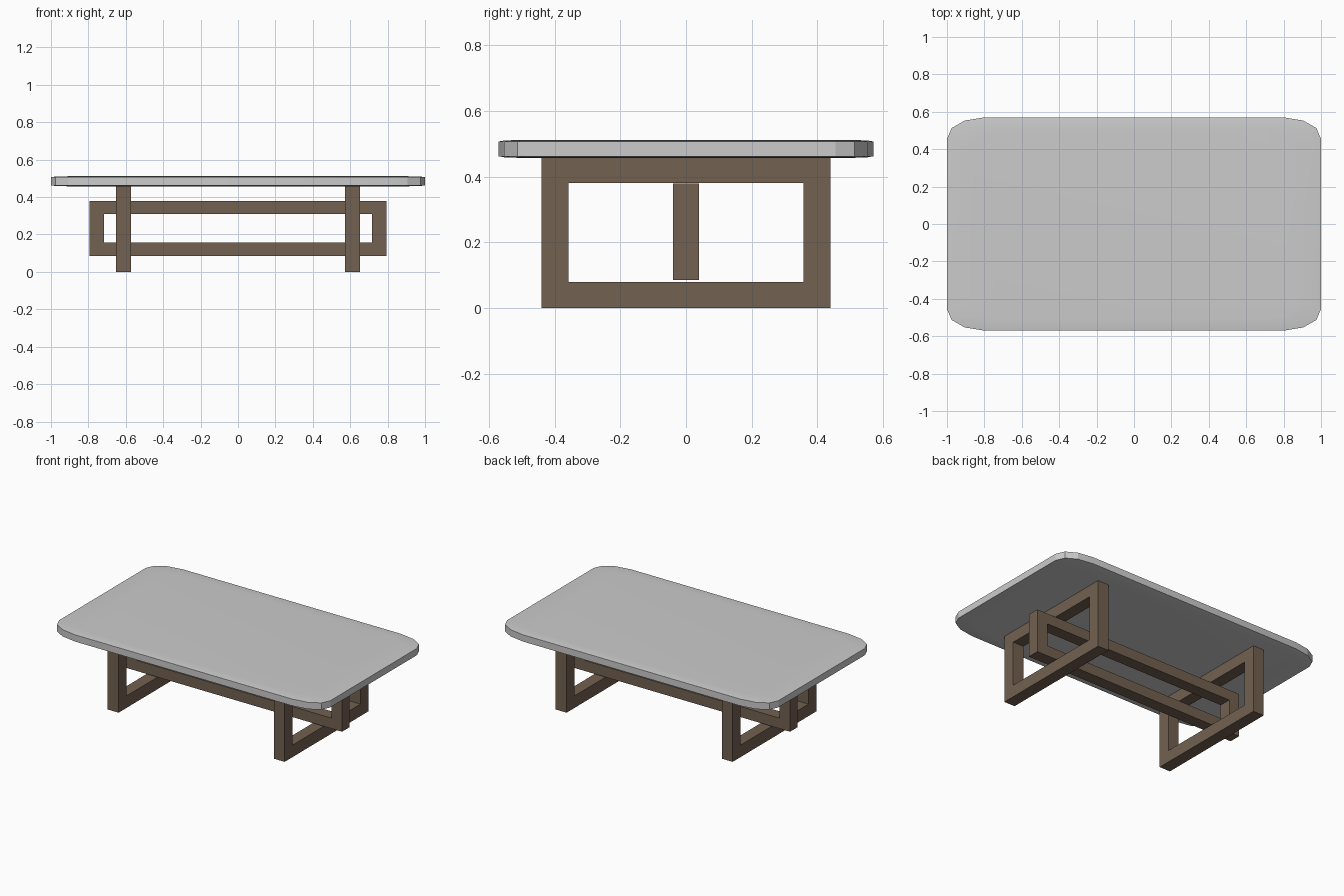
import bpy, bmesh

if "Cube" in bpy.data.objects:
    bpy.data.objects.remove(bpy.data.objects["Cube"])

wood = bpy.data.materials.new("dark_wood")
wood.diffuse_color = (0.17, 0.12, 0.08, 1)
wood.use_nodes = True
wood.node_tree.nodes["Principled BSDF"].inputs["Base Color"].default_value = wood.diffuse_color


def finish(bm, name, mat=None):
    bmesh.ops.recalc_face_normals(bm, faces=bm.faces)
    me = bpy.data.meshes.new(name)
    bm.to_mesh(me)
    bm.free()
    ob = bpy.data.objects.new(name, me)
    bpy.context.collection.objects.link(ob)
    if mat:
        me.materials.append(mat)
    return ob


def skin(bm, rings, closed=False):
    """Bridge consecutive vertex rings with quads."""
    n = len(rings[0])
    pairs = list(zip(rings, rings[1:]))
    if closed:
        pairs.append((rings[-1], rings[0]))
    for a, b in pairs:
        for i in range(n):
            j = (i + 1) % n
            bm.faces.new((a[i], a[j], b[j], b[i]))


def frame(name, half, z0, z1, side, rail, depth, place):
    """Rectangular loop; place(u, d, z) maps width, depth and height to xyz."""
    bm = bmesh.new()

    def ring(u, lo, hi, d):
        return [bm.verts.new(place(*p)) for p in
                ((-u, d, lo), (u, d, lo), (u, d, hi), (-u, d, hi))]

    outer, inner = (half, z0, z1), (half - side, z0 + rail, z1 - rail)
    d = depth / 2
    skin(bm, [ring(*outer, -d), ring(*outer, d), ring(*inner, d), ring(*inner, -d)], True)
    return finish(bm, name, wood)


# Two floor-standing leg frames
for label, x in (("left", -0.612), ("right", 0.612)):
    frame(label + "_leg_frame", 0.44, 0.0, 0.46, 0.083, 0.08, 0.08,
          lambda u, d, z, x=x: (x + d, u, z))

# Long stretcher frame threaded through the leg frames
frame("stretcher_frame", 0.795, 0.086, 0.379, 0.078, 0.07, 0.08,
      lambda u, d, z: (u, d, z))

# Table top: faceted rounded corners and slightly crowned faces
corner = [(1.0, 0.455), (0.975, 0.513), (0.905, 0.553), (0.80, 0.57)]
outline = (corner + [(-x, y) for x, y in reversed(corner)]
           + [(-x, -y) for x, y in corner]
           + [(x, -y) for x, y in reversed(corner)])
bm = bmesh.new()
levels = [(0.88, 0.457), (0.97, 0.459), (1, 0.462), (1, 0.507), (0.97, 0.51), (0.88, 0.512)]
rings = [[bm.verts.new((x * s, y * s, z)) for x, y in outline] for s, z in levels]
skin(bm, rings)
bm.faces.new(rings[0])
bm.faces.new(rings[-1])
top = finish(bm, "table_top")
bpy.context.view_layer.objects.active = top
top.select_set(True)
bpy.ops.object.shade_smooth_by_angle(angle=0.25)
